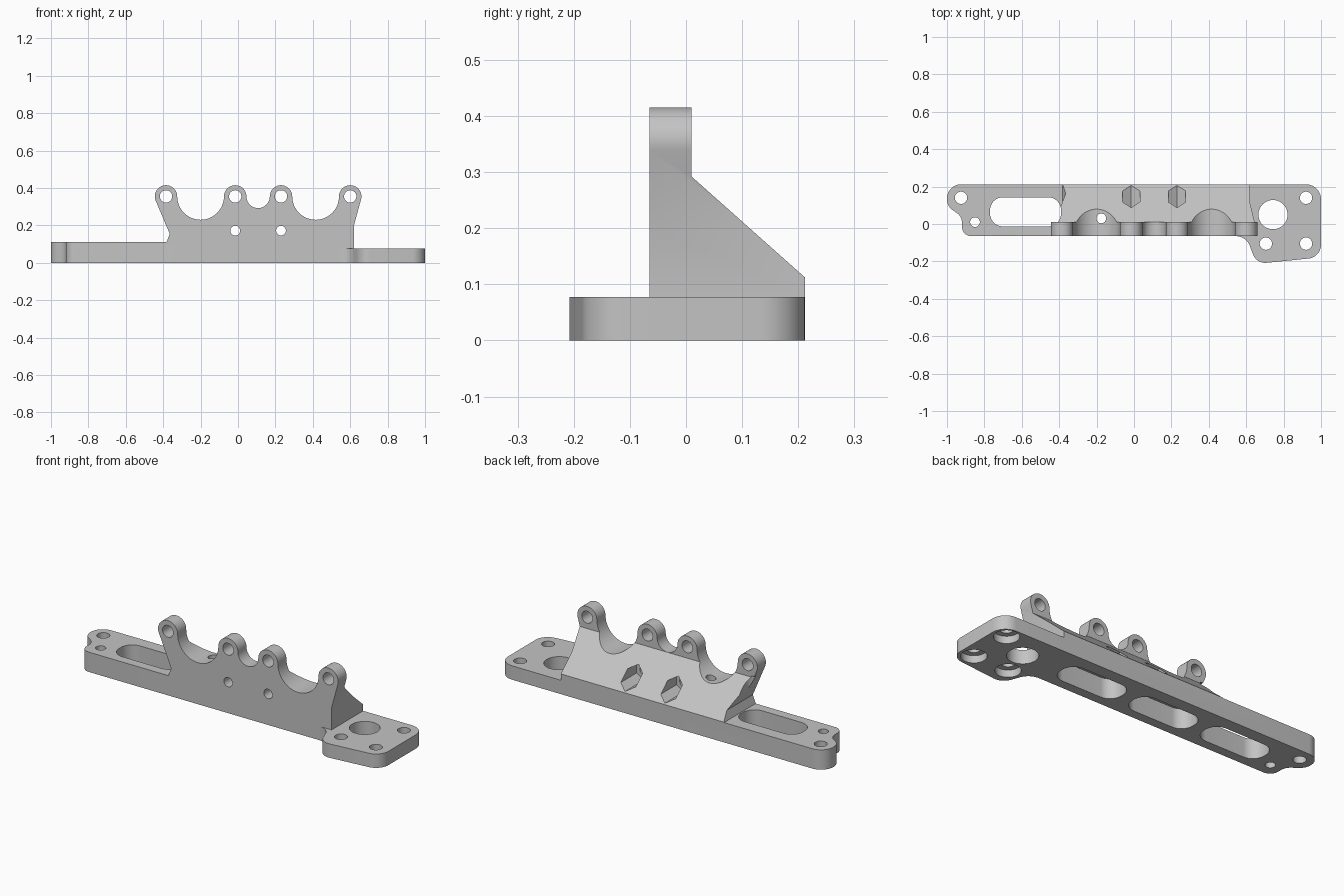
import bpy, bmesh, math
from mathutils import Vector, Matrix

cube = bpy.data.objects.get("Cube")
if cube:
    bpy.data.objects.remove(cube, do_unlink=True)

grey = bpy.data.materials.new("plain grey")
grey.use_nodes = True
grey.diffuse_color = (0.55, 0.55, 0.55, 1)
grey.node_tree.nodes["Principled BSDF"].inputs["Base Color"].default_value = grey.diffuse_color


def arc(cx, cy, r, start, end, steps=24):
    """Points on an arc, angles in degrees."""
    angles = [math.radians(start + (end - start) * i / steps) for i in range(steps + 1)]
    return [(cx + r * math.cos(a), cy + r * math.sin(a)) for a in angles]


def rounded(corners, steps=12):
    """Polygon from (x, y, radius) corners with each corner filleted."""
    out = []
    for i, (x, y, r) in enumerate(corners):
        p = Vector((x, y))
        if not r:
            out.append((x, y))
            continue
        before = Vector(corners[i - 1][:2])
        after = Vector(corners[(i + 1) % len(corners)][:2])
        d1, d2 = (p - before).normalized(), (after - p).normalized()
        turn = math.atan2(d1.x * d2.y - d1.y * d2.x, d1.dot(d2))
        start = p - d1 * r * math.tan(abs(turn) / 2)
        centre = p + (d2 - d1).normalized() * r / math.cos(turn / 2)
        for k in range(steps + 1):
            out.append(tuple(centre + Matrix.Rotation(turn * k / steps, 2) @ (start - centre)))
    return out


def prism(name, points, axis, low, high):
    """Extrude a 2D outline along an axis: x uses (y, z), y uses (x, z), z uses (x, y)."""
    place = {"x": lambda a, b, c: (c, a, b),
             "y": lambda a, b, c: (a, c, b),
             "z": lambda a, b, c: (a, b, c)}[axis]
    mesh = bpy.data.meshes.new(name)
    bm = bmesh.new()
    face = bm.faces.new([bm.verts.new(place(a, b, low)) for a, b in points])
    side = bmesh.ops.extrude_face_region(bm, geom=[face])["geom"]
    moved = [v for v in side if isinstance(v, bmesh.types.BMVert)]
    bmesh.ops.translate(bm, verts=moved, vec=place(0, 0, high - low))
    bmesh.ops.recalc_face_normals(bm, faces=bm.faces)
    bm.to_mesh(mesh)
    bm.free()
    mesh.materials.append(grey)
    obj = bpy.data.objects.new(name, mesh)
    bpy.context.collection.objects.link(obj)
    return obj


def combine(target, other, operation):
    """Apply a boolean and discard the second solid."""
    mod = target.modifiers.new("boolean", "BOOLEAN")
    mod.operation, mod.object, mod.solver = operation, other, "EXACT"
    bpy.context.view_layer.objects.active = target
    bpy.ops.object.modifier_apply(modifier=mod.name)
    bpy.data.objects.remove(other, do_unlink=True)


def drill(target, axis, a, b, r, low, high):
    hole = prism("hole_cutter", arc(a, b, r, 0, 360, 40)[:-1], axis, low, high)
    combine(target, hole, "DIFFERENCE")


# Front profile: deck, then lugs alternating with scallops
lug_x, lug_z, lug_r = [-0.385, -0.015, 0.23, 0.60], 0.355, 0.06
profile = [(-1.2, 0), (-1.2, 0.11), (-0.382, 0.11), (-0.365, 0.155)]
for i, x in enumerate(lug_x):
    first = 197 if i == 0 else 180
    last = -15 if i == 3 else 0
    points = arc(x, lug_z, lug_r, first, last)
    profile += points if i == 0 else points[1:]
    if i < 3:
        gap = lug_x[i + 1] - x
        profile += arc(x + gap / 2, lug_z, gap / 2 - lug_r, 180, 360)[1:]
profile += [(0.62, 0.20), (0.62, 0)]
bracket = prism("bracket", profile, "y", -0.4, 0.4)

# Side section: upright lugs with a sloping back
section = [(-0.3, -0.1), (0.3, -0.1), (0.3, 0.034), (0.01, 0.292), (0.01, 0.6), (-0.3, 0.6)]
combine(bracket, prism("section_cutter", section, "x", -1.5, 1.5), "INTERSECT")

# Plan outline of the long bar with its notched end
plan = rounded([(0.8, 0.212, 0), (0.8, -0.065, 0), (-0.92, -0.065, 0.05),
                (-0.92, 0.04, 0.06), (-1, 0.095, 0.07), (-1, 0.212, 0.075)])
combine(bracket, prism("plan_cutter", plan, "z", -0.2, 0.8), "INTERSECT")

# Thin mounting foot on the left end
foot = rounded([(0.45, 0.212, 0), (1, 0.212, 0.08), (1, -0.178, 0.075),
                (0.655, -0.213, 0.07), (0.60, -0.065, 0.08), (0.45, -0.065, 0)])
combine(bracket, prism("foot", foot, "z", 0, 0.077), "UNION")

# Slots: the first goes through, the others are pockets from below
for x, top in ((-0.58, 0.3), (-0.13, 0.11), (0.32, 0.11)):
    slot = rounded([(x + sx * 0.19, 0.065 + sy * 0.078, 0.07)
                    for sx, sy in ((-1, -1), (1, -1), (1, 1), (-1, 1))])
    combine(bracket, prism("slot_cutter", slot, "z", -0.1, top), "DIFFERENCE")

# Vertical holes in the bar and foot
for x, y, r in ((-0.925, 0.14, 0.033), (-0.85, 0.01, 0.026), (0.743, 0.05, 0.078), (-0.175, 0.03, 0.026)):
    drill(bracket, "z", x, y, r, -0.1, 0.5)

# Foot screw holes, counterbored from below
for x, y in ((0.92, 0.14), (0.705, -0.105), (0.92, -0.105)):
    drill(bracket, "z", x, y, 0.033, -0.1, 0.5)
    drill(bracket, "z", x, y, 0.064, -0.1, 0.04)

# Lug bores
for x in lug_x:
    drill(bracket, "y", x, lug_z, 0.033, -0.4, 0.4)

# Cross bolts with hexagonal nut pockets in the slope
for x in lug_x[1:3]:
    drill(bracket, "y", x, 0.172, 0.026, -0.4, 0.4)
    hexagon = arc(x, 0.17, 0.053, 90, 450, 6)[:-1]
    combine(bracket, prism("nut_cutter", hexagon, "y", 0.04, 0.4), "DIFFERENCE")

bpy.ops.object.select_all(action="DESELECT")
bracket.select_set(True)
bpy.context.view_layer.objects.active = bracket
bpy.ops.object.shade_smooth_by_angle(angle=math.radians(30))
